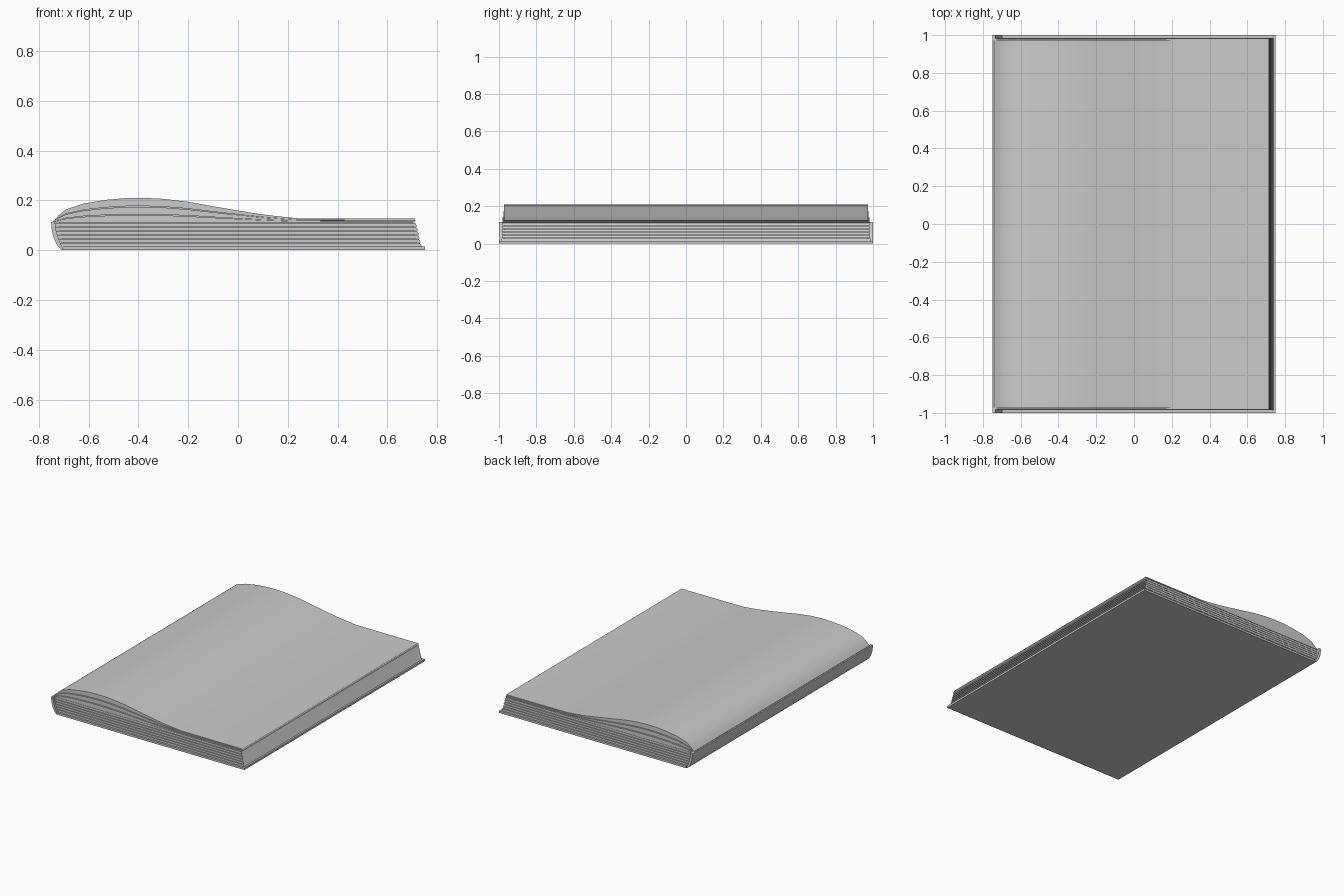
import bpy
import bmesh
import math

if "Cube" in bpy.data.objects:
    bpy.data.objects.remove(bpy.data.objects["Cube"])

grey = bpy.data.materials.new("plain grey")
grey.use_nodes = True
grey.diffuse_color = (0.6, 0.6, 0.6, 1)
grey.node_tree.nodes["Principled BSDF"].inputs["Base Color"].default_value = (0.6, 0.6, 0.6, 1)


def slab(name, lower, upper, half):
    """Solid between two matching x-z curves, stretched from -half to half in y."""
    bm = bmesh.new()
    rows = [[bm.verts.new((x, y, z)) for x, z in curve]
            for curve, y in ((lower, -half), (upper, -half), (upper, half), (lower, half))]
    for a, b in zip(rows, rows[1:] + rows[:1]):
        for i in range(len(lower) - 1):
            bm.faces.new((a[i], a[i + 1], b[i + 1], b[i]))
    for end in (0, -1):
        bm.faces.new([row[end] for row in rows])
    bmesh.ops.recalc_face_normals(bm, faces=bm.faces)
    mesh = bpy.data.meshes.new(name)
    bm.to_mesh(mesh)
    bm.free()
    mesh.materials.append(grey)
    obj = bpy.data.objects.new(name, mesh)
    bpy.context.collection.objects.link(obj)
    bpy.ops.object.select_all(action="DESELECT")
    obj.select_set(True)
    bpy.context.view_layer.objects.active = obj
    bpy.ops.object.shade_smooth_by_angle(angle=math.radians(30))
    return obj


def spine_x(z):
    """Inner face of the rounded spine."""
    return -0.70 - 0.034 * math.sin(min(z / 0.113, 1) * math.pi / 2)


# Back cover and rounded spine
slab("back_cover", [(-0.70, 0), (0.75, 0)], [(-0.70, 0.014), (0.75, 0.014)], 1.0)
outer, inner = [], []
for i in range(11):
    t = i / 10
    a = t * math.pi / 2
    outer.append((-0.70 - 0.05 * math.sin(a), 0.113 * (1 - math.cos(a)) ** 0.9))
    z = 0.006 + 0.11 * t
    inner.append((spine_x(z), z))
slab("spine", outer, inner, 1.0)

# Flat page block: slanted bundles over a slightly recessed core
LAYERS, BOTTOM, TOP = 6, 0.014, 0.112
step = (TOP - BOTTOM) / LAYERS
for k in range(LAYERS):
    z0 = BOTTOM + k * step
    z1 = z0 + step * 0.84
    right = 0.738 - 0.019 * k / (LAYERS - 1)
    slab(f"page_bundle_{k + 1}",
         [(spine_x(z0), z0), (right, z0)],
         [(spine_x(z1), z1), (right - 0.008, z1)], 0.986 - 0.001 * k)
slab("page_core", [(-0.70, BOTTOM), (0.72, BOTTOM)],
     [(-0.72, TOP), (0.70, TOP)], 0.974)

# Arched upper pages, fanning out from the spine
ARCH = [(-0.742, 0.117), (-0.72, 0.140), (-0.69, 0.164), (-0.62, 0.187), (-0.53, 0.202),
        (-0.45, 0.209), (-0.38, 0.210), (-0.30, 0.206), (-0.20, 0.194), (-0.10, 0.176),
        (0, 0.159), (0.1, 0.143), (0.18, 0.134), (0.24, 0.128), (0.715, 0.127)]
BASE = 0.111


def arch_curve(f, pull=0):
    pts = [(x, BASE + f * (z - BASE)) for x, z in ARCH]
    pts[-1] = (pts[-1][0] - pull, pts[-1][1])
    return pts


for k in range(3):
    slab(f"arched_pages_{k + 1}", arch_curve(k / 3, 0.008),
         arch_curve((k + 0.9) / 3 if k < 2 else 1), 0.982 - 0.005 * k)
slab("arched_core", arch_curve(0.1, 0.015), arch_curve(0.9, 0.015), 0.962)
